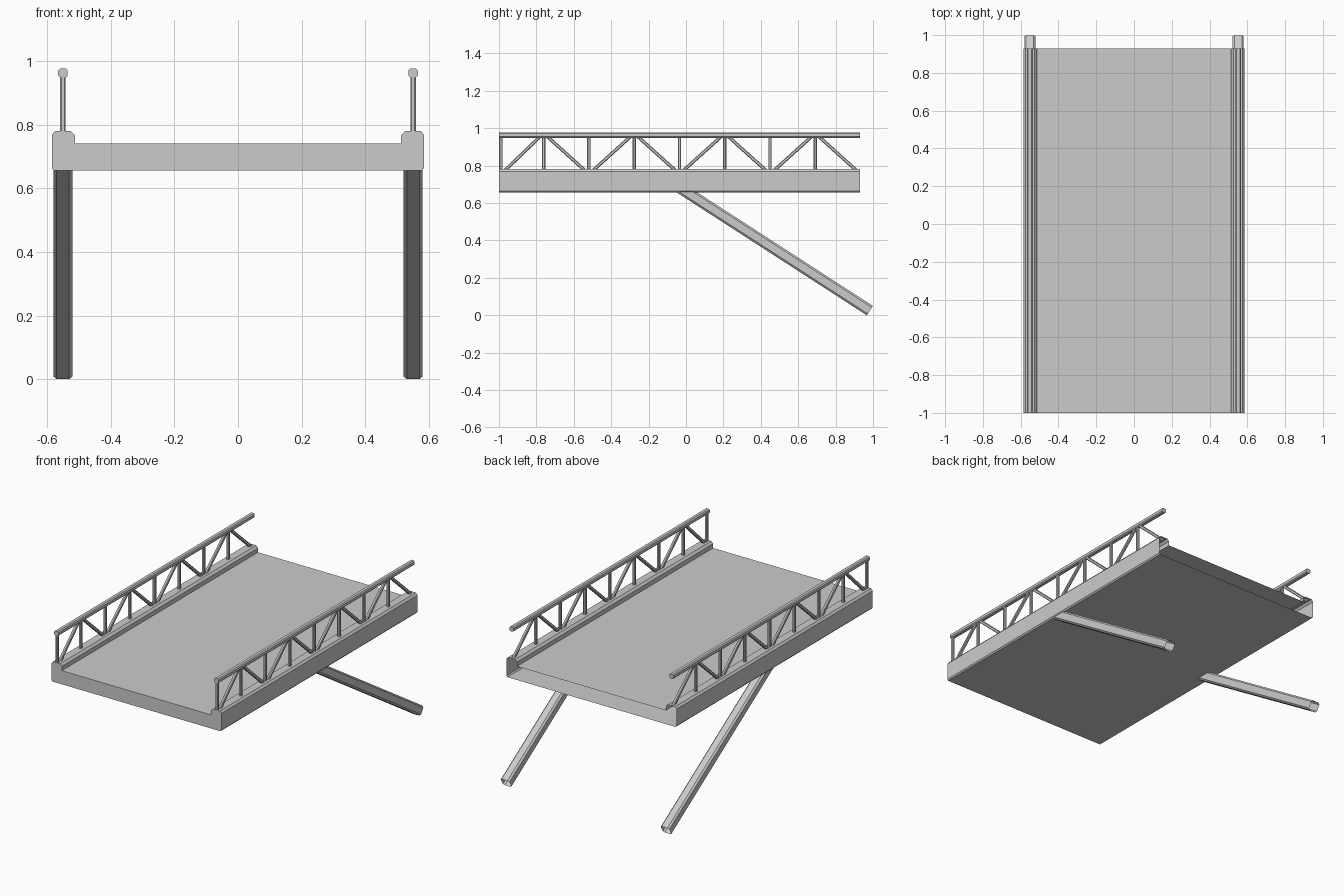
import bpy
from mathutils import Vector

if "Cube" in bpy.data.objects:
    bpy.data.objects.remove(bpy.data.objects["Cube"])


def sweep(name, profile, a, b, cap_start=True, cap_end=True):
    """Extrude an (x, height) profile from a to b; both lie in a plane of constant x."""
    a, b = Vector(a), Vector(b)
    side = Vector((1, 0, 0))
    up = side.cross((b - a).normalized())
    n = len(profile)
    verts = [p + side * u + up * v for p in (a, b) for u, v in profile]
    faces = [(i, (i + 1) % n, n + (i + 1) % n, n + i) for i in range(n)]
    faces = [f[::-1] for f in faces]
    if cap_start:
        faces.append(tuple(range(n)))
    if cap_end:
        faces.append(tuple(reversed(range(n, 2 * n))))
    me = bpy.data.meshes.new(name)
    me.from_pydata(verts, [], faces)
    me.update()
    ob = bpy.data.objects.new(name, me)
    bpy.context.collection.objects.link(ob)
    return ob


def chamfered(w, h, c):
    """Rectangle with cut corners, counter-clockwise."""
    w, h = w / 2, h / 2
    return [(w, -h + c), (w, h - c), (w - c, h), (-w + c, h),
            (-w, h - c), (-w, -h + c), (-w + c, -h), (w - c, -h)]


BACK, FRONT = 0.93, -1.0
RAIL_X, CURB_Z, RAIL_Z = 0.551, 0.781, 0.963

# deck with raised chamfered curbs, hollow and open at the back
half = [(0.579, 0.656), (0.586, 0.664), (0.586, 0.768), (0.575, CURB_Z),
        (0.526, CURB_Z), (0.513, 0.768), (0.513, 0.741)]
deck = half + [(-x, z) for x, z in reversed(half)]
sweep("deck", deck, (0, FRONT, 0), (0, BACK, 0), cap_end=False)

posts = [-0.990] + [-0.761 + 0.242 * i for i in range(7)]
nodes = posts + [0.933]
thin = chamfered(0.018, 0.018, 0.004)

for label, s in (("left", -1), ("right", 1)):
    x = s * RAIL_X
    # handrail
    sweep(label + "_handrail", chamfered(0.030, 0.028, 0.006),
          (x, FRONT, RAIL_Z), (x, BACK, RAIL_Z))
    # upright posts
    for i, y in enumerate(posts):
        sweep(f"{label}_post_{i}", thin, (x, y, CURB_Z - 0.01), (x, y, RAIL_Z - 0.008))
    # alternating diagonal braces
    for i in range(8):
        y0, y1 = nodes[i] + 0.020, nodes[i + 1] - 0.020
        z0, z1 = CURB_Z - 0.008, RAIL_Z - 0.008
        if i % 2:
            z0, z1 = z1, z0
        sweep(f"{label}_brace_{i}", thin, (x, y0, z0), (x, y1, z1))
    # slanted support leg, open at the foot
    sweep(label + "_support_leg", chamfered(0.060, 0.060, 0.010),
          (x, -0.046, 0.690), (x, 0.983, 0.025), cap_end=False)
